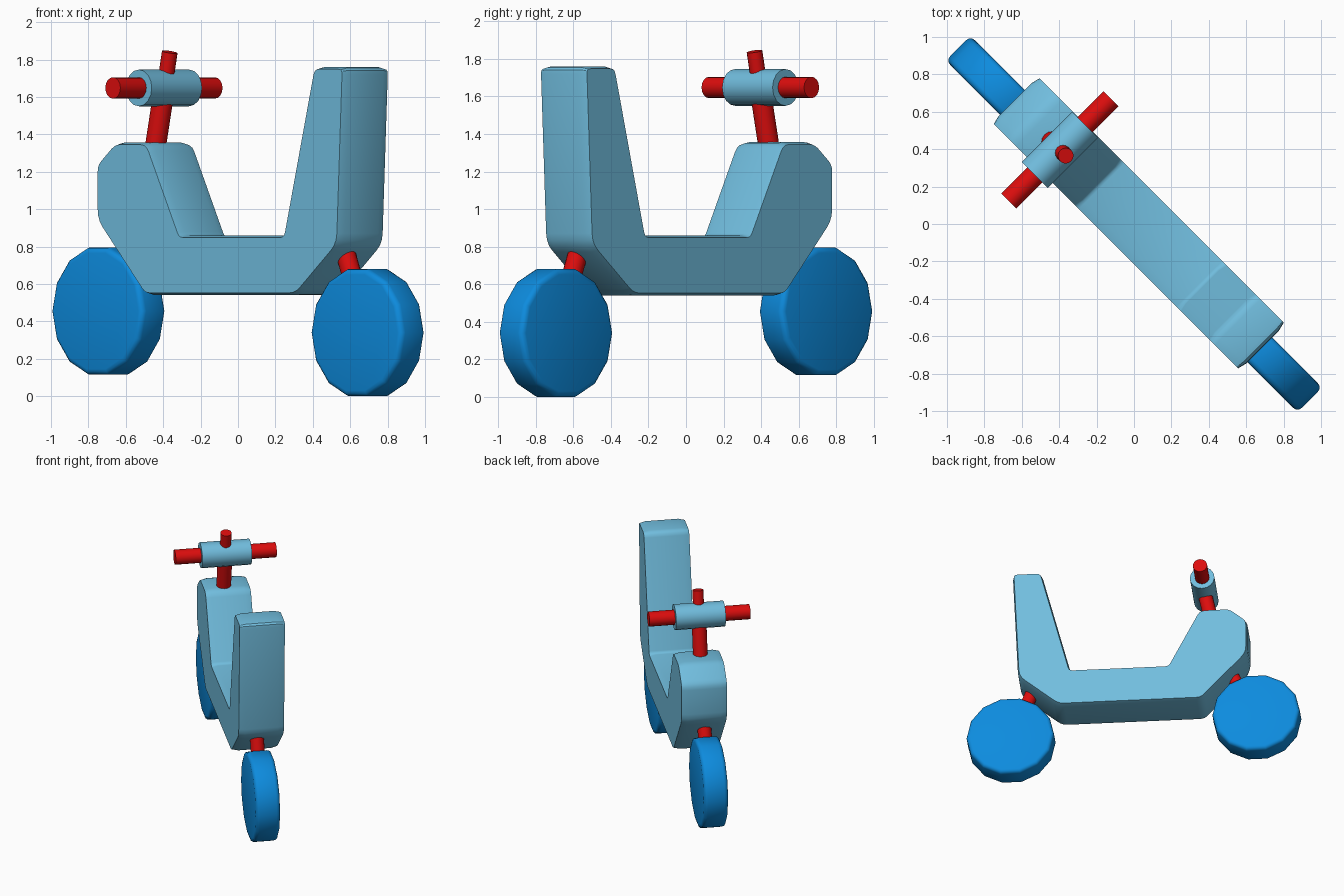
import bpy, bmesh, math
from mathutils import Matrix, Vector

if "Cube" in bpy.data.objects:
    bpy.data.objects.remove(bpy.data.objects["Cube"])

# Everything is built along local x (length) / y (width), then turned 45 degrees
TURN = Matrix.Rotation(-math.pi / 4, 4, 'Z')


def material(name, rgb):
    m = bpy.data.materials.new(name)
    m.diffuse_color = (*rgb, 1)
    m.use_nodes = True
    m.node_tree.nodes["Principled BSDF"].inputs["Base Color"].default_value = m.diffuse_color
    return m


PALE = material("pale blue", (0.165, 0.51, 0.73))
BLUE = material("bright blue", (0.004, 0.26, 0.73))
RED = material("red", (0.72, 0.004, 0.004))


def finish(bm, name, mat, angle=38):
    bmesh.ops.recalc_face_normals(bm, faces=bm.faces)
    bm.transform(TURN)
    me = bpy.data.meshes.new(name)
    bm.to_mesh(me)
    bm.free()
    me.materials.append(mat)
    ob = bpy.data.objects.new(name, me)
    bpy.context.collection.objects.link(ob)
    bpy.ops.object.select_all(action='DESELECT')
    ob.select_set(True)
    bpy.context.view_layer.objects.active = ob
    bpy.ops.object.shade_smooth_by_angle(angle=math.radians(angle))
    return ob


def prism(profile, y0, y1):
    """Extrude an (x, z) profile across the width; return bmesh and its two caps."""
    bm = bmesh.new()
    a = [bm.verts.new((x, y0, z)) for x, z in profile]
    b = [bm.verts.new((x, y1, z)) for x, z in profile]
    caps = [bm.faces.new(a), bm.faces.new(b[::-1])]
    n = len(a)
    for i in range(n):
        j = (i + 1) % n
        bm.faces.new((a[j], a[i], b[i], b[j]))
    bmesh.ops.recalc_face_normals(bm, faces=bm.faces)
    return bm, caps


def rounded(corners):
    """Round each (x, z, cut) corner with a short curve."""
    out, n = [], len(corners)
    for i, (x, z, cut) in enumerate(corners):
        p = Vector((x, z))
        a = p + (Vector(corners[i - 1][:2]) - p).normalized() * cut
        b = p + (Vector(corners[(i + 1) % n][:2]) - p).normalized() * cut
        for t in (0, 1 / 3, 2 / 3, 1):
            out.append(a * (1 - t) ** 2 + p * 2 * t * (1 - t) + b * t * t)
    return out


def rod(name, p, q, radius, mat, sides=16):
    p, q = Vector(p), Vector(q)
    d = q - p
    bm = bmesh.new()
    bmesh.ops.create_cone(bm, cap_ends=True, segments=sides, radius1=radius,
                          radius2=radius, depth=d.length)
    bm.transform(Matrix.Translation((p + q) / 2) @ d.to_track_quat('Z', 'Y').to_matrix().to_4x4())
    return finish(bm, name, mat)


# Body: one slab with front hump, low floor and tall seat back, sides slightly crowned
body = rounded([
    (-0.555, 0.54, 0.04), (0.59, 0.54, 0.05), (0.91, 0.81, 0.06), (0.953, 1.76, 0.04),
    (0.722, 1.76, 0.04), (0.492, 0.86, 0.02), (-0.285, 0.86, 0.02), (-0.535, 1.357, 0.05),
    (-0.78, 1.357, 0.04), (-0.92, 1.24, 0.04), (-0.92, 0.94, 0.06)])
bm, caps = prism(body, 0.02 - 0.125, 0.02 + 0.125)
bmesh.ops.inset_individual(bm, faces=caps, thickness=0.012, depth=0.048)
finish(bm, "body", PALE, 30)

# Wheels (14 sides, rounded rims) with a short strut up into the body
for name, x, z, top in (("front", -0.98, 0.455, (-0.77, 0, 0.87)),
                        ("rear", 0.98, 0.34, (0.80, 0, 0.80))):
    ring = [(x + 0.349 * math.cos(k * math.tau / 14), z + 0.349 * math.sin(k * math.tau / 14))
            for k in range(14)]
    bm, caps = prism(ring, -0.093, 0.093)
    rim = {e for f in caps for e in f.edges}
    bmesh.ops.bevel(bm, geom=list(rim), offset=0.03, segments=3, profile=0.5, affect='EDGES')
    finish(bm, name + "_wheel", BLUE)
    rod(name + "_strut", top, (x, 0, z), 0.053, RED)

# Steering column, handlebar, its sleeve and the small post on top
rod("steering_column", (-0.64, 0, 1.26), (-0.558, 0, 1.64), 0.056, RED)
rod("top_post", (-0.558, 0, 1.64), (-0.516, 0, 1.84), 0.042, RED)
rod("handlebar", (-0.56, -0.386, 1.648), (-0.56, 0.386, 1.648), 0.057, RED)
rod("handlebar_sleeve", (-0.56, -0.19, 1.648), (-0.56, 0.19, 1.648), 0.098, PALE)
